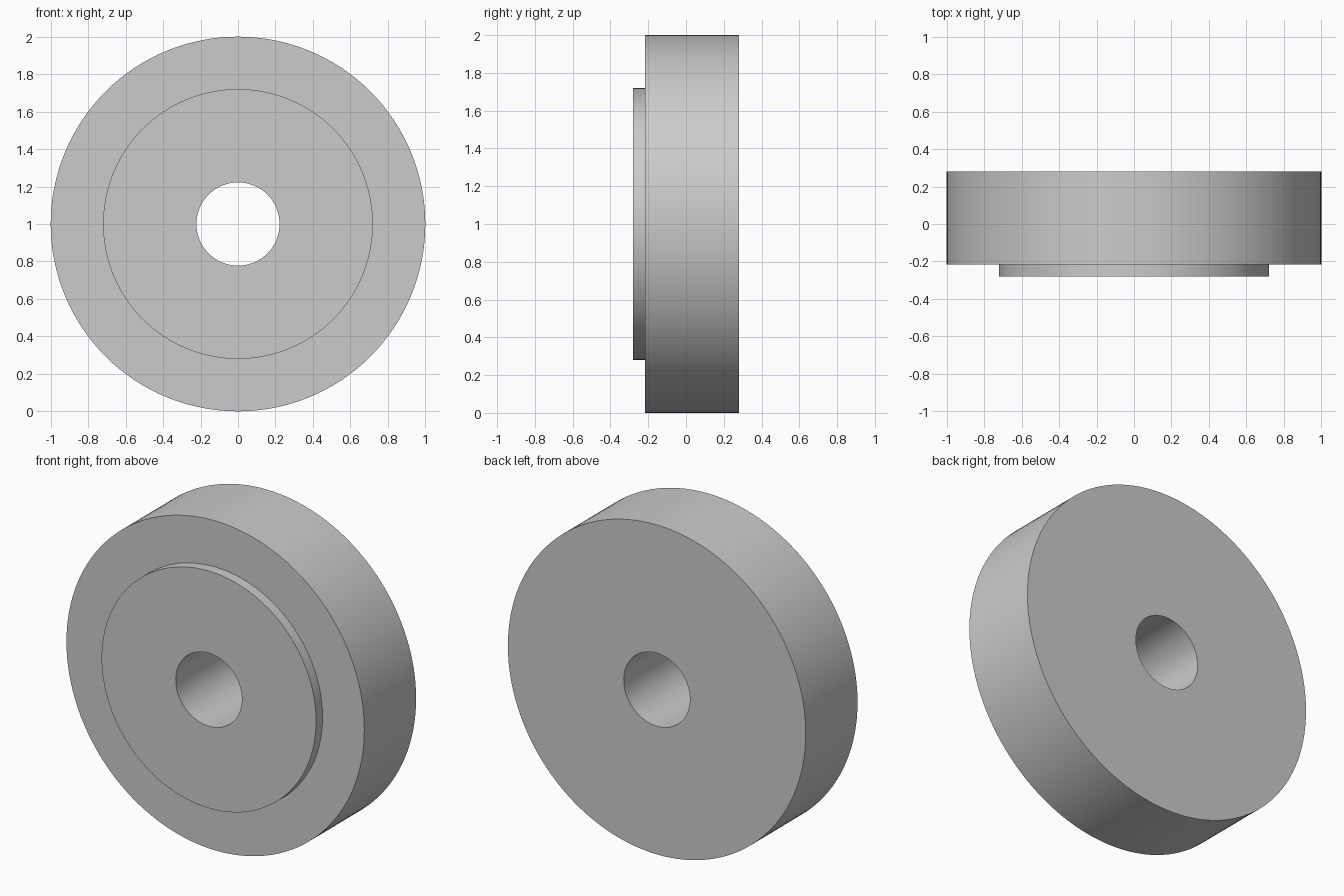
import bpy
import bmesh
import math
from mathutils import Vector

cube = bpy.data.objects.get("Cube")
if cube:
    bpy.data.objects.remove(cube, do_unlink=True)

SEGMENTS = 128
OUTER, BOSS, BORE = 1.0, 0.72, 0.222
FRONT, STEP, BACK = -0.28, -0.217, 0.28

# Plain grey material
grey = bpy.data.materials.new("plain_grey")
grey.use_nodes = True
colour = (0.6, 0.6, 0.6, 1.0)
grey.diffuse_color = colour
grey.node_tree.nodes["Principled BSDF"].inputs["Base Color"].default_value = colour


def lathe(name, profile, material):
    """Revolve a closed (radius, y) profile about the y axis."""
    bm = bmesh.new()
    verts = [bm.verts.new((r, y, 0)) for r, y in profile]
    edges = [bm.edges.new((v, verts[(i + 1) % len(verts)]))
             for i, v in enumerate(verts)]
    bmesh.ops.spin(bm, geom=verts + edges, cent=Vector(), axis=(0, 1, 0),
                   angle=math.tau, steps=SEGMENTS, use_merge=True)
    bmesh.ops.remove_doubles(bm, verts=bm.verts[:], dist=1e-5)
    bmesh.ops.recalc_face_normals(bm, faces=bm.faces[:])
    mesh = bpy.data.meshes.new(name)
    bm.to_mesh(mesh)
    bm.free()
    mesh.materials.append(material)
    obj = bpy.data.objects.new(name, mesh)
    bpy.context.collection.objects.link(obj)
    bpy.ops.object.select_all(action="DESELECT")
    obj.select_set(True)
    bpy.context.view_layer.objects.active = obj
    bpy.ops.object.shade_smooth_by_angle(angle=math.radians(30))
    return obj


# Stepped disc with raised front boss and through bore
disc = lathe("stepped_disc", [
    (BORE, FRONT), (BOSS, FRONT), (BOSS, STEP),
    (OUTER, STEP), (OUTER, BACK), (BORE, BACK),
], grey)
disc.location.z = OUTER
